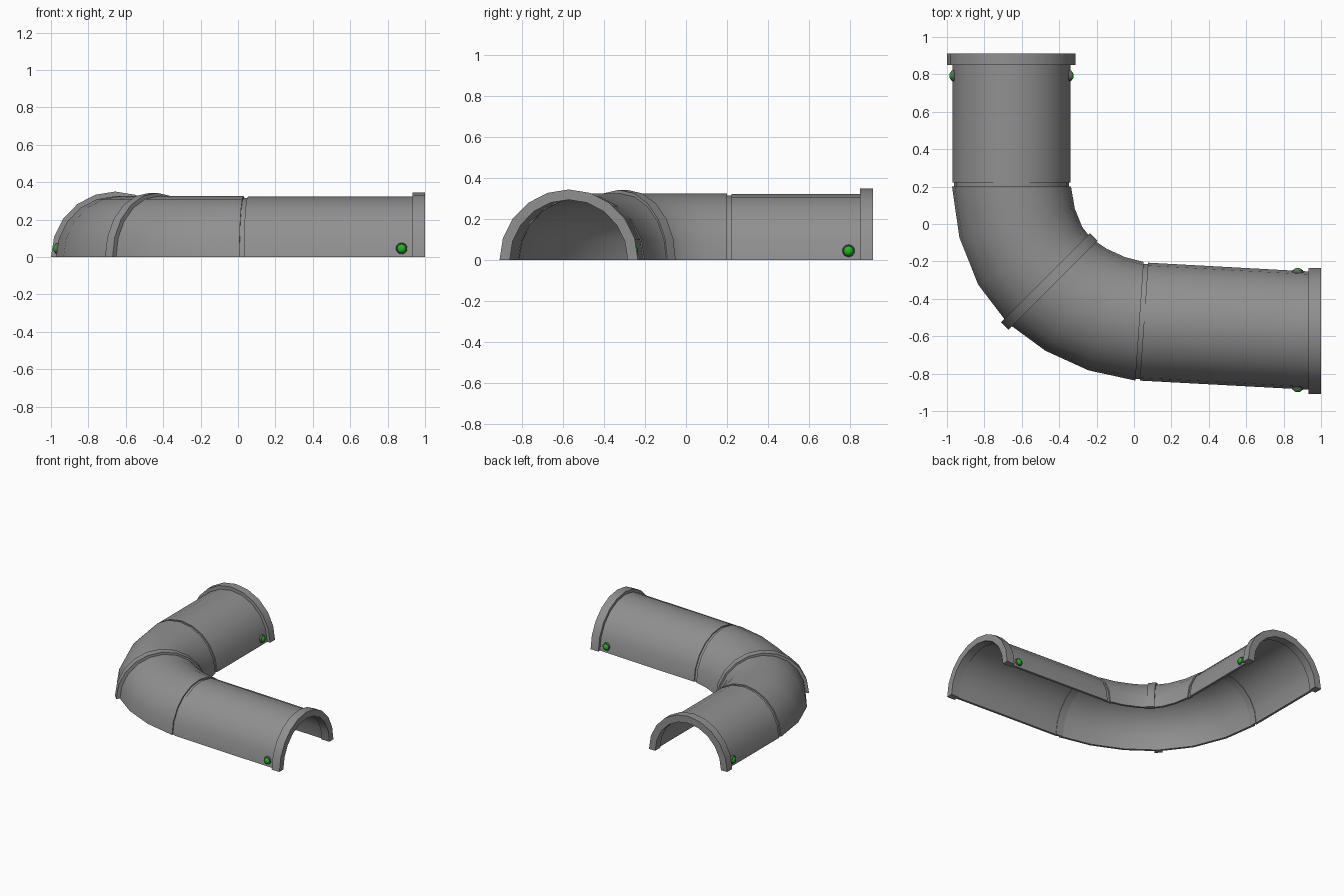
import bpy, bmesh, math
from mathutils import Vector, Matrix

cube = bpy.data.objects.get("Cube")
if cube:
    bpy.data.objects.remove(cube, do_unlink=True)


def material(name, rgb):
    m = bpy.data.materials.new(name)
    m.use_nodes = True
    m.diffuse_color = (*rgb, 1)
    m.node_tree.nodes["Principled BSDF"].inputs["Base Color"].default_value = (*rgb, 1)
    return m


grey = material("pipe grey", (0.28, 0.28, 0.28))
dark = material("socket grey", (0.12, 0.12, 0.12))
green = material("lamp green", (0.01, 0.5, 0.01))
SEGS = 10


def finish(name, bm, mat, angle=40):
    bmesh.ops.recalc_face_normals(bm, faces=bm.faces)
    me = bpy.data.meshes.new(name)
    bm.to_mesh(me)
    bm.free()
    me.materials.append(mat)
    ob = bpy.data.objects.new(name, me)
    bpy.context.collection.objects.link(ob)
    bpy.ops.object.select_all(action="DESELECT")
    ob.select_set(True)
    bpy.context.view_layer.objects.active = ob
    bpy.ops.object.shade_smooth_by_angle(angle=math.radians(angle))
    return ob


def half_pipe(name, stations, outer, inner):
    """Loft a thick half ring through stations of (x, y, heading in degrees)."""
    bm = bmesh.new()
    loops = []
    for x, y, heading in stations:
        h = math.radians(heading)
        side = Vector((-math.sin(h), math.cos(h), 0))
        arcs = []
        for r in (outer, inner):
            arcs.append([bm.verts.new(Vector((x, y, 0)) + side * r * math.cos(a)
                                      + Vector((0, 0, (r + 0.007) * math.sin(a))))
                         for a in (math.pi * i / SEGS for i in range(SEGS + 1))])
        loops.append(arcs[0] + arcs[1][::-1])
    n = len(loops[0])
    for a, b in zip(loops, loops[1:]):
        for i in range(n):
            j = (i + 1) % n
            bm.faces.new((a[i], a[j], b[j], b[i]))
    for cap in (loops[0], loops[-1]):
        for i in range(SEGS):
            bm.faces.new((cap[i], cap[i + 1], cap[n - 2 - i], cap[n - 1 - i]))
    return finish(name, bm, grey)


# Curved middle and the two straight arms
bend = [(-0.655, 0.2, -90), (-0.625, 0.005, -76), (-0.555, -0.17, -61),
        (-0.453, -0.303, -45), (-0.31, -0.405, -31), (-0.145, -0.48, -18),
        (0.03, -0.52, -4)]
half_pipe("bend", bend, 0.318, 0.3)
half_pipe("back_arm", [(-0.655, 0.86, -90), (-0.655, 0.223, -90)], 0.316, 0.298)
half_pipe("side_arm", [(0.053, -0.522, -4), (0.94, -0.57, 0)], 0.316, 0.298)

# Recessed rings that bridge the joints
half_pipe("back_joint", [(-0.655, 0.24, -90), (-0.655, 0.185, -90)], 0.308, 0.294)
half_pipe("side_joint", [(0.01, -0.519, -4), (0.07, -0.523, -4)], 0.308, 0.294)

# Raised band around the middle of the bend
half_pipe("middle_band", [(-0.473, -0.288, -45), (-0.433, -0.328, -45)], 0.336, 0.3)

# Flanges at both mouths
half_pipe("back_flange", [(-0.657, 0.912, -90), (-0.657, 0.85, -90)], 0.343, 0.288)
half_pipe("side_flange", [(0.932, -0.572, 0), (1.0, -0.572, 0)], 0.338, 0.288)


def lamp(name, pos, direction):
    """Shallow green dome in a round socket, facing the given direction."""
    place = Matrix.Translation(pos) @ Vector(direction).to_track_quat("Z", "Y").to_matrix().to_4x4()
    bm = bmesh.new()
    bmesh.ops.create_cone(bm, cap_ends=True, segments=16, radius1=0.031, radius2=0.028,
                          depth=0.016, matrix=place)
    finish(name + "_socket", bm, dark)
    bm = bmesh.new()
    bmesh.ops.create_uvsphere(bm, u_segments=16, v_segments=8, radius=0.026,
                              matrix=place @ Matrix.Diagonal((1, 1, 0.75, 1)))
    finish(name + "_dome", bm, green)


# A lamp on each side of both mouths
for s, word in ((1, "inner"), (-1, "outer")):
    lamp("back_lamp_" + word, (-0.655 + s * 0.313, 0.793, 0.045), (s, 0, 0))
    lamp("side_lamp_" + word, (0.875, -0.567 + s * 0.313, 0.045), (0, s, 0))
